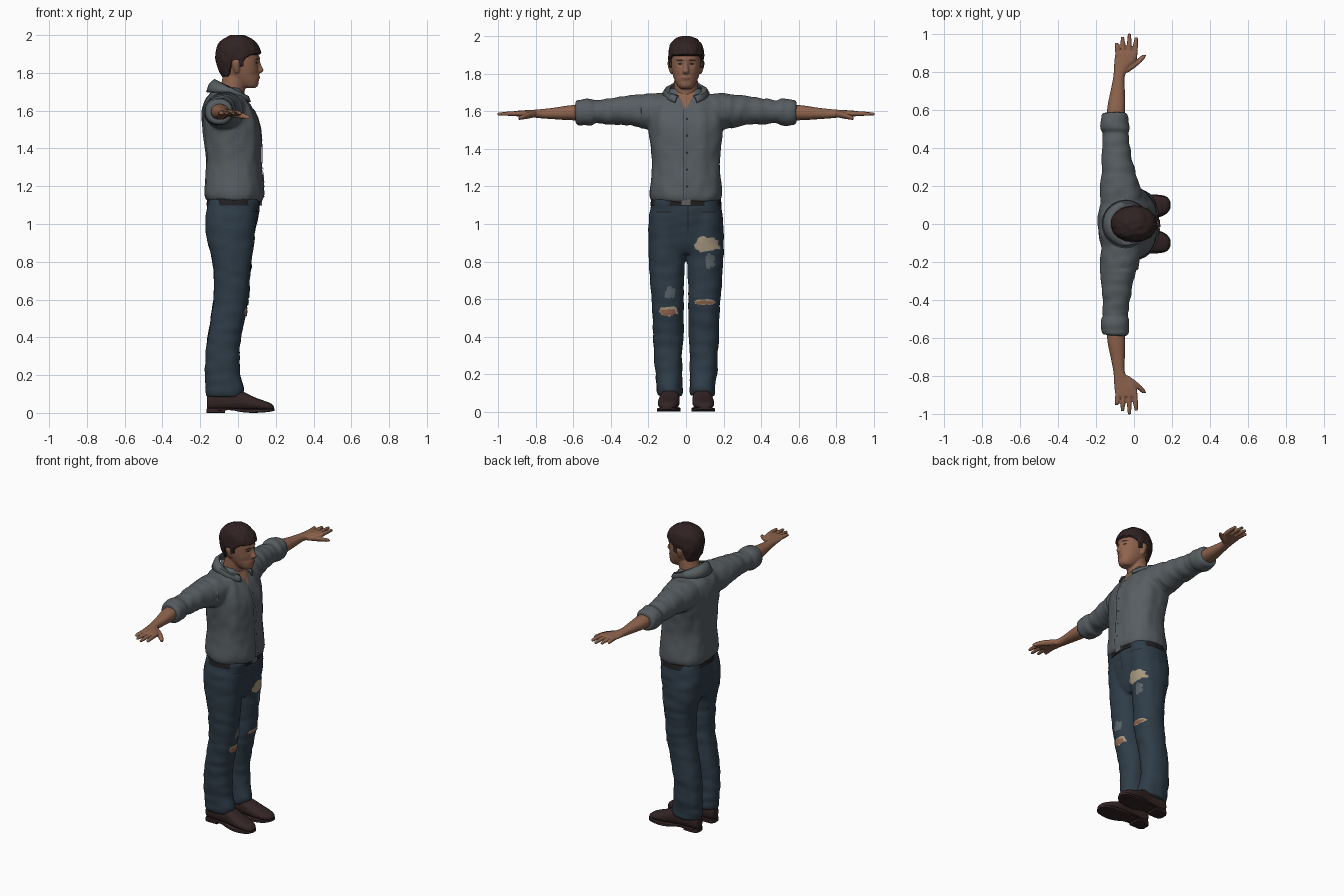
import bpy, bmesh, math, random
from mathutils import Vector, noise
from mathutils.bvhtree import BVHTree

random.seed(4)
cube = bpy.data.objects.get("Cube")
if cube:
    bpy.data.objects.remove(cube, do_unlink=True)
made = []


def material(name, *rgb):
    m = bpy.data.materials.new(name)
    m.use_nodes = True
    m.diffuse_color = (*rgb, 1)
    bsdf = m.node_tree.nodes["Principled BSDF"]
    bsdf.inputs["Base Color"].default_value = (*rgb, 1)
    bsdf.inputs["Roughness"].default_value = 0.8
    return m


skin = material("tan skin", .27, .125, .075)
lip = material("lip red brown", .18, .07, .05)
hair_brown = material("dark brown hair", .03, .016, .016)
shirt_grey = material("slate grey cloth", .095, .11, .12)
denim = material("dark blue denim", .028, .046, .065)
faded = material("faded denim", .10, .125, .14)
thread = material("cream threads", .38, .31, .21)
leather = material("brown leather", .034, .018, .018)
dark = material("near black", .015, .015, .018)
metal = material("buckle grey", .12, .12, .12)


def spline(secs, k):
    """Catmull-Rom smoothing of the cross-section table."""
    out, last = [], len(secs) - 1
    for i in range(last):
        p = [secs[max(i - 1, 0)], secs[i], secs[i + 1], secs[min(i + 2, last)]]
        for j in range(k):
            u = j / k
            out.append([b + .5 * u * (c - a + u * (2 * a - 5 * b + 4 * c - d + u * (3 * (b - c) + d - a)))
                        for a, b, c, d in zip(*p)])
    return out + [secs[-1]]


def loft(bm, axis, secs, power=2.2, side=1, n=40):
    """Skin superellipse sections (t, a0, a1, b0, b1); four values mean b is symmetric."""
    secs = [s if len(s) == 5 else (*s[:3], -s[3], s[3]) for s in secs]
    rings = []
    for t, a0, a1, b0, b1 in spline(secs, 5):
        ring = []
        for i in range(n):
            c, s = math.cos(math.tau * i / n), math.sin(math.tau * i / n)
            a = (a0 + a1) / 2 + (a1 - a0) / 2 * math.copysign(abs(c) ** (2 / power), c)
            b = (b0 + b1) / 2 + (b1 - b0) / 2 * math.copysign(abs(s) ** (2 / power), s)
            x, y, z = {"x": (t, a, b), "y": (a, t, b), "z": (a, b, t)}[axis]
            ring.append(bm.verts.new((x, y * side, z)))
        rings.append(ring)
    for r, q in zip(rings, rings[1:]):
        for i in range(n):
            bm.faces.new((r[i], r[i - 1], q[i - 1], q[i]))
    bm.faces.new(rings[0])
    bm.faces.new(rings[-1])


def finish(name, mat, bm):
    bmesh.ops.recalc_face_normals(bm, faces=bm.faces)
    me = bpy.data.meshes.new(name)
    bm.to_mesh(me)
    bm.free()
    ob = bpy.data.objects.new(name, me)
    bpy.context.scene.collection.objects.link(ob)
    me.materials.append(mat)
    made.append(ob)
    return ob


def fuse(name, mat, parts, voxel=0, relief=None):
    """Loft the parts, melt them into one surface, then push it along its normals."""
    bm = bmesh.new()
    for axis, secs, power, sides in parts:
        for s in sides:
            loft(bm, axis, secs, power, s)
    ob = finish(name, mat, bm)
    if voxel:
        rem = ob.modifiers.new("melt", "REMESH")
        rem.mode, rem.voxel_size = "VOXEL", voxel
        ob.modifiers.new("soften", "SMOOTH").iterations = 4
        bpy.context.view_layer.update()
        dg = bpy.context.evaluated_depsgraph_get()
        me = bpy.data.meshes.new_from_object(ob.evaluated_get(dg))
        ob.modifiers.clear()
        ob.data = me
        me.materials.clear()
        me.materials.append(mat)
    if relief:
        moved = [v.co + v.normal * relief(v.co) for v in ob.data.vertices]
        for v, co in zip(ob.data.vertices, moved):
            v.co = co
    return ob


def tree(ob):
    return BVHTree.FromPolygons([v.co.copy() for v in ob.data.vertices],
                                [list(p.vertices) for p in ob.data.polygons])


def patch(name, bvh, mat, y, z, ry, rz, n=20, rough=0, lift=.003):
    """Thin plate draped on the front of a surface: n = 3 points down, n = 4 is a rectangle."""
    bm = bmesh.new()
    start = -math.pi / 2 if n == 3 else math.pi / 4
    grow = math.sqrt(2) if n == 4 else 1
    pts = []
    for i in range(n):
        a, k = start + math.tau * i / n, grow * (1 - rough * random.random())
        pts.append(bm.verts.new((0, y + ry * k * math.cos(a), z + rz * k * math.sin(a))))
    bm.faces.new(pts)
    bmesh.ops.triangulate(bm, faces=bm.faces)
    bmesh.ops.subdivide_edges(bm, edges=bm.edges, cuts=100 // n, use_grid_fill=True)
    for v in bm.verts:
        hit = bvh.ray_cast(Vector((1, v.co.y, v.co.z)), Vector((-1, 0, 0)))[0]
        hit = hit or bvh.find_nearest(v.co)[0]
        v.co.x = hit.x + lift
    ob = finish(name, mat, bm)
    if sum(p.normal.x for p in ob.data.polygons) < 0:
        ob.data.flip_normals()


BOTH, ONE = (1, -1), (1,)


def ripple(co, fx, fy, fz):
    return noise.noise(Vector((co.x * fx, co.y * fy, co.z * fz)))


# Shirt: torso, sleeves and rolled cuffs
def shirt_folds(co):
    if abs(co.y) > .24:
        return .007 * ripple(co, 9, 24, 9)
    return .008 * ripple(co, 9, 15, 4) + .004 * ripple(co, 20, 20, 14)


torso = [(1.12, -.165, .122, .178), (1.15, -.18, .132, .19), (1.22, -.178, .133, .187),
         (1.32, -.17, .13, .182), (1.42, -.178, .127, .19), (1.52, -.188, .115, .198),
         (1.6, -.19, .085, .195), (1.655, -.175, .055, .165), (1.69, -.15, .035, .12), (1.72, -.125, .02, .08)]
sleeve = [(.08, -.17, .05, 1.5, 1.7), (.2, -.18, .03, 1.505, 1.693), (.3, -.172, 0, 1.525, 1.685),
          (.4, -.168, -.02, 1.53, 1.67), (.5, -.163, -.033, 1.538, 1.655), (.56, -.16, -.04, 1.54, 1.65)]
cuff = [(.49, -.165, -.035, 1.537, 1.655), (.505, -.176, -.026, 1.524, 1.667),
        (.57, -.174, -.03, 1.526, 1.664), (.587, -.162, -.04, 1.538, 1.652)]
shirt = fuse("shirt", shirt_grey, [("z", torso, 2.4, ONE), ("y", sleeve, 2.1, BOTH), ("y", cuff, 2.1, BOTH)],
             .009, shirt_folds)
front = tree(shirt)
patch("open_neck", front, skin, 0, 1.67, .055, .06, n=3)
patch("placket", front, shirt_grey, .005, 1.375, .02, .235, n=4, lift=.004)
patch("placket_seam", front, dark, -.015, 1.375, .002, .235, n=4, lift=.005)
for i in range(5):
    patch(f"button_{i + 1}", front, dark, .005, 1.2 + .09 * i, .006, .006, n=10, lift=.006)

# Collar folded around the neck
bm = bmesh.new()
rows = []
for i in range(41):
    a = math.radians(28 + 304 * i / 40)
    c, s = math.cos(a), math.sin(a)
    top = Vector((-.04 + .082 * c, .083 * s, 1.72 - .045 * c))
    low = Vector((-.043 + .122 * c, .122 * s, 1.698 - .058 * max(c, 0)))
    mid = (top + low) / 2 + Vector((.006 * c, .006 * s, .01))
    rows.append([bm.verts.new(p) for p in (top, mid, low)])
for r, q in zip(rows, rows[1:]):
    for j in (0, 1):
        bm.faces.new((r[j], r[j + 1], q[j + 1], q[j]))
collar = finish("collar", shirt_grey, bm)
thick = collar.modifiers.new("cloth", "SOLIDIFY")
thick.thickness, thick.offset = .009, 0


# Jeans
def denim_folds(co):
    low = max(0, 1 - co.z / .35)
    return (.004 + .004 * low) * ripple(co, 9, 9, 22) + .003 * ripple(co, 18, 18, 6)


leg = [(.085, -.168, .025, .024, .148), (.13, -.172, .03, .02, .155), (.2, -.177, .013, .02, .165),
       (.3, -.172, .008, .02, .17), (.4, -.162, .015, .016, .175), (.5, -.145, .036, .013, .178),
       (.6, -.13, .055, .012, .183), (.7, -.128, .062, .01, .19), (.8, -.135, .07, .006, .197),
       (.9, -.16, .083, -.005, .2), (1, -.173, .095, -.01, .198), (1.08, -.165, .105, -.01, .188),
       (1.13, -.155, .11, -.01, .18)]
hips = [(.84, -.1, .045, .08), (.9, -.15, .075, .17), (1, -.168, .1, .197),
        (1.08, -.165, .112, .19), (1.14, -.155, .114, .178)]
jeans = fuse("jeans", denim, [("z", leg, 2.2, BOTH), ("z", hips, 2.4, ONE)], .008, denim_folds)
cloth = tree(jeans)
patch("left_thigh_tear", cloth, thread, .115, .89, .08, .05, n=24, rough=.35)
patch("left_thigh_wear", cloth, faded, .13, .805, .032, .05, rough=.5)
patch("left_knee_fray", cloth, thread, .1, .583, .063, .018, rough=.3)
patch("left_knee_tear", cloth, skin, .1, .581, .057, .012, rough=.25, lift=.005)
patch("right_knee_fray", cloth, thread, -.095, .535, .063, .033, rough=.35)
patch("right_knee_tear", cloth, skin, -.095, .53, .05, .022, rough=.3, lift=.005)
patch("right_knee_wear", cloth, faded, -.085, .635, .034, .045, rough=.5)
patch("fly_seam", cloth, dark, .01, 1.03, .002, .065, n=4)
for s, side in ((1, "left"), (-1, "right")):
    patch(side + "_pocket_seam", cloth, dark, .12 * s, 1.065, .04, .0025, n=4)

# Belt and buckle
fuse("belt", dark, [("z", [(1.097, -.168, .118, .19), (1.132, -.163, .12, .186)], 2.4, ONE)])
fuse("buckle", metal, [("x", [(.1, -.026, .026, 1.098, 1.132), (.128, -.026, .026, 1.098, 1.132)], 8, ONE)])


# Head with neck, nose, brow and ears
def face_relief(co):
    if co.x < .04:
        return 0
    eye = math.exp(-((abs(co.y) - .032) ** 2 + (co.z - 1.853) ** 2) / .0002)
    mouth = math.exp(-(co.y / .025) ** 2 - ((co.z - 1.776) / .01) ** 2)
    cheek = math.exp(-((abs(co.y) - .045) ** 2 + (co.z - 1.79) ** 2) / .0003)
    return .005 * mouth - .006 * eye - .003 * cheek


skull = [(1.72, .03, .092, .03), (1.735, 0, .107, .044), (1.76, -.04, .11, .058), (1.79, -.075, .111, .069),
         (1.83, -.095, .109, .078), (1.87, -.106, .111, .081), (1.91, -.106, .107, .082),
         (1.95, -.092, .088, .073), (1.975, -.06, .058, .05), (1.987, -.03, .03, .025)]
neck = [(1.6, -.12, .03, .07), (1.7, -.1, .035, .066), (1.76, -.085, .045, .063), (1.8, -.08, .05, .06)]
nose = [(1.798, .09, .118, .013), (1.812, .09, .136, .018), (1.84, .09, .124, .012), (1.872, .09, .114, .01)]
brow = [(-.05, .06, .096, 1.867, 1.883), (0, .08, .118, 1.867, 1.887), (.05, .06, .096, 1.867, 1.883)]
ear = [(1.8, -.015, .005, .065, .083), (1.83, -.028, .01, .065, .094),
       (1.86, -.032, .012, .065, .099), (1.875, -.02, .002, .065, .09)]
head = fuse("head", skin, [("z", skull, 2.2, ONE), ("z", neck, 2, ONE), ("z", nose, 2, ONE),
                           ("y", brow, 2, ONE), ("z", ear, 2, BOTH)], .005, face_relief)
face = tree(head)
patch("mouth", face, lip, 0, 1.776, .026, .006, n=14, lift=.002)
for s, side in ((1, "left"), (-1, "right")):
    patch(side + "_eye", face, dark, .032 * s, 1.853, .012, .005, n=14, lift=.002)
    patch(side + "_eyebrow", face, hair_brown, .034 * s, 1.873, .02, .004, n=14, lift=.002)

# Hair: the skull swollen above the hairline and sunk below it
HAIRLINE = [(-.2, 1.772), (-.045, 1.785), (-.03, 1.862), (.004, 1.866), (.006, 1.832),
            (.028, 1.836), (.034, 1.875), (.07, 1.895), (.2, 1.898)]


def hair_relief(co):
    for (x0, z0), (x1, z1) in zip(HAIRLINE, HAIRLINE[1:]):
        if x0 <= co.x < x1:
            edge = z0 + (z1 - z0) * (co.x - x0) / (x1 - x0)
            break
    lift = .013 + .005 * ripple(co, 25, 60, 25)
    return max(-1, min(1, (co.z - edge) / .004)) * lift


fuse("hair", hair_brown, [("z", skull, 2.2, ONE)], .005, hair_relief)

# Forearms, hands and fingers
forearm = [(.54, -.145, -.05, 1.552, 1.638), (.62, -.14, -.046, 1.553, 1.632), (.7, -.124, -.048, 1.558, 1.62),
           (.77, -.11, -.05, 1.563, 1.612), (.82, -.106, -.03, 1.568, 1.608), (.86, -.104, .01, 1.57, 1.606),
           (.89, -.1, .018, 1.572, 1.604), (.91, -.094, .016, 1.575, 1.602)]
parts = [("y", forearm, 2.2, BOTH)]
for x0, x1, tip in ((-.084, -.093, .955), (-.056, -.061, .988), (-.026, -.024, 1.004), (.004, .012, .985)):
    mid = (x0 + x1) / 2
    parts.append(("y", [(.88, x0 - .013, x0 + .013, 1.575, 1.602), (.94, mid - .013, mid + .013, 1.576, 1.6),
                        (tip, x1 - .009, x1 + .009, 1.577, 1.593)], 2, BOTH))
thumb = [(.8, -.07, -.03, 1.57, 1.6), (.835, -.04, .018, 1.562, 1.597),
         (.865, .008, .05, 1.557, 1.585), (.892, .043, .066, 1.553, 1.573)]
fuse("forearms_and_hands", skin, parts + [("y", thumb, 2, BOTH)], .0045)

# Shoes with soles and heels
upper = [(-.165, .06, .11, .025, .085), (-.145, .046, .124, .015, .115), (-.05, .04, .13, .015, .125),
         (.02, .034, .14, .015, .115), (.08, .034, .15, .013, .086), (.14, .043, .149, .012, .064),
         (.175, .062, .138, .012, .05), (.19, .082, .12, .016, .036)]
sole = [(-.165, .062, .108, .01, .025), (-.14, .042, .128, .01, .025), (-.04, .038, .132, .014, .025),
        (.02, .03, .144, .004, .022), (.08, .029, .155, 0, .02), (.14, .038, .153, .003, .02),
        (.175, .058, .142, .007, .022), (.193, .085, .116, .011, .024)]
heel = [(-.166, .062, .108, 0, .02), (-.145, .043, .127, 0, .02), (-.07, .042, .128, 0, .02)]
for s, side in ((1, "left"), (-1, "right")):
    fuse(side + "_shoe", leather, [("x", upper, 2.4, (s,))], .006)
    fuse(side + "_sole", leather, [("x", sole, 7, (s,)), ("x", heel, 7, (s,))])

# Smooth shading that keeps hard edges
for ob in bpy.context.view_layer.objects:
    ob.select_set(ob in made)
bpy.context.view_layer.objects.active = made[0]
bpy.ops.object.shade_smooth_by_angle(angle=math.radians(50))
